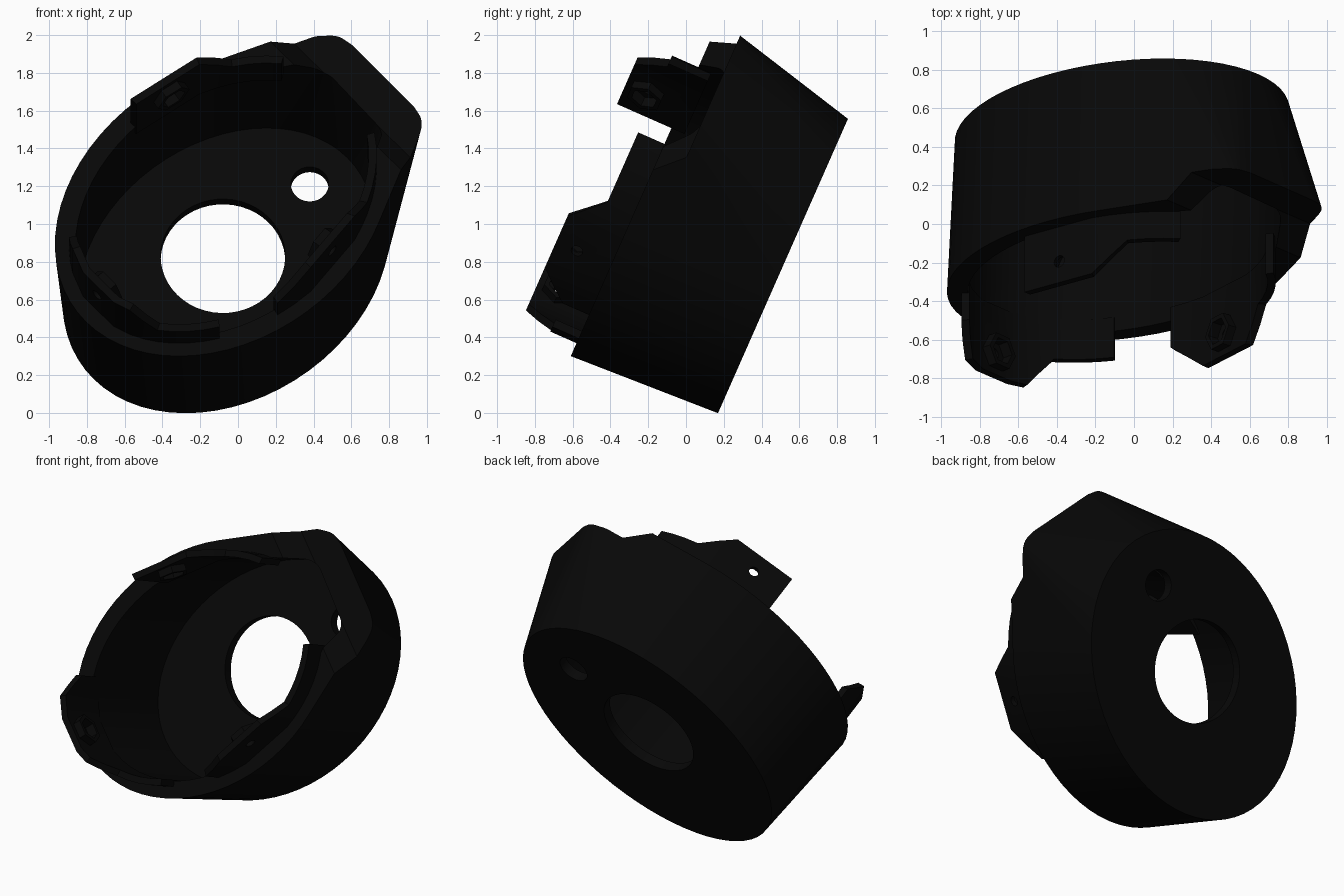
import bpy, bmesh, math
from mathutils import Matrix, Vector

cube = bpy.data.objects.get("Cube")
if cube:
    bpy.data.objects.remove(cube, do_unlink=True)

# Near-black plastic
black = bpy.data.materials.new("black plastic")
black.use_nodes = True
colour = (0.0022, 0.0022, 0.0022, 1)
black.diffuse_color = colour
black.node_tree.nodes["Principled BSDF"].inputs["Base Color"].default_value = colour

# Tilted working frame: x = long axis of the oval, z = out of the open front
tilt = math.atan2(0.404, 0.915)
lean = math.radians(43)
up = Vector((0, math.sin(tilt), math.cos(tilt)))
out = Vector((0, -math.cos(tilt), math.sin(tilt)))
right = Vector((1, 0, 0))
long_axis = right * math.cos(lean) + up * math.sin(lean)
short_axis = up * math.cos(lean) - right * math.sin(lean)
FRAME = Matrix((long_axis, short_axis, out)).transposed().to_4x4()
FRAME.translation = Vector((-0.062, 0.17, 0)) + up * 0.85

# Oval half-axes and shift along the long axis
BACK = (0.96, 0.745, 0)
FRONT = (0.99, 0.757, -0.025)
RIM, LIP, TAB = 0.835, 0.987, 1.15


def oval(size, inset, t):
    t = math.radians(t)
    a, b, shift = size
    return Vector(((a - inset) * math.cos(t) + shift, (b - inset) * math.sin(t), 0))


def oval_ring(size, inset, w, n=64):
    return [oval(size, inset, 360 * i / n) + Vector((0, 0, w)) for i in range(n)]


def rod(start, axis, radius, length, sides):
    """Points of a straight prism starting at a point."""
    axis = axis.normalized()
    turn = axis.to_track_quat('Z', 'Y')
    ring = [start + turn @ Vector((radius * math.cos(a), radius * math.sin(a), 0))
            for a in (math.tau * i / sides for i in range(sides))]
    return ring + [p + axis * length for p in ring]


def add_object(name, bm):
    bmesh.ops.recalc_face_normals(bm, faces=bm.faces)
    mesh = bpy.data.meshes.new(name)
    bm.to_mesh(mesh)
    bm.free()
    ob = bpy.data.objects.new(name, mesh)
    bpy.context.collection.objects.link(ob)
    mesh.materials.append(black)
    ob.matrix_world = FRAME
    return ob


def hull(name, points):
    bm = bmesh.new()
    for p in points:
        bm.verts.new(p)
    res = bmesh.ops.convex_hull(bm, input=bm.verts)
    spare = {g for g in res["geom_interior"] if isinstance(g, bmesh.types.BMVert)}
    bmesh.ops.delete(bm, geom=list(spare), context='VERTS')
    bmesh.ops.dissolve_limit(bm, angle_limit=0.01, verts=bm.verts, edges=bm.edges)
    return add_object(name, bm)


def select_only(ob):
    bpy.ops.object.select_all(action='DESELECT')
    ob.select_set(True)
    bpy.context.view_layer.objects.active = ob


def cut(ob, points):
    cutter = hull("cutter", points)
    cutter.hide_render = True
    mod = ob.modifiers.new("cut", 'BOOLEAN')
    mod.operation = 'DIFFERENCE'
    mod.object = cutter
    select_only(ob)
    bpy.ops.object.modifier_apply(modifier=mod.name)
    bpy.data.objects.remove(cutter, do_unlink=True)


def finish(ob):
    select_only(ob)
    bpy.ops.object.shade_smooth_by_angle(angle=math.radians(25))


# Housing: flared oval cup whose wall swells into a blunt corner
corner = [(1.185, .30), (1.175, .35), (1.13, .39), (1.18, -.265), (1.17, -.31), (1.13, -.335)]
housing = hull("housing", oval_ring(BACK, 0, 0) + oval_ring(FRONT, 0, RIM)
               + [Vector((x, y, RIM)) for x, y in corner])

# Cavity, reaching further into the corner
cut(housing, oval_ring(BACK, 0.085, 0.07) + oval_ring(FRONT, 0.11, 0.9)
    + [Vector((0.965, 0.24, 0.9)), Vector((0.95, -0.2, 0.9))])

# Corner front is lower than the rim, with a ramp down to it
ramp = [(0.8, 0.84), (0.93, 0.7), (1.5, 0.7), (1.5, 1.2), (0.8, 1.2)]
cut(housing, [Vector((x, y, w)) for x, w in ramp for y in (-1.2, 1.2)])

# Large centre hole and small side hole through the back plate
for u, v, radius in ((-0.08, 0.877, 0.33), (0.38, 1.293, 0.1)):
    spot = Matrix.Rotation(-lean, 3, 'Z') @ Vector((u + 0.062, v - 0.85, -0.1))
    cut(housing, rod(spot, Vector((0, 0, 1)), radius, 0.3, 48))
finish(housing)


def lip(name, knots):
    """Raised band on the rim; knots are (angle, height)."""
    stations = []
    for (t0, h0), (t1, h1) in zip(knots, knots[1:]):
        n = 1 if h0 == h1 == TAB else max(1, round((t1 - t0) / 6))
        stations += [(t0 + (t1 - t0) * i / n, h0 + (h1 - h0) * i / n) for i in range(n)]
    stations.append(knots[-1])
    bm = bmesh.new()
    rings = []
    for t, h in stations:
        outer, inner = oval(FRONT, 0.075, t), oval(FRONT, 0.118, t)
        rings.append([bm.verts.new((p.x, p.y, w)) for p, w in
                      ((outer, 0.76), (outer, h), (inner, h), (inner, 0.76))])
    for a, b in zip(rings, rings[1:]):
        for i in range(4):
            j = (i + 1) % 4
            bm.faces.new((a[i], a[j], b[j], b[i]))
    bm.faces.new(rings[0])
    bm.faces.new(rings[-1])
    return add_object(name, bm)


# Three lip sections, each rising into a screw tab
sections = (
    ("top", 78, [(32, LIP), (52, LIP), (65, TAB), (92, TAB)]),
    ("lower_right", 179, [(147, LIP), (158, TAB), (170, TAB), (190, TAB),
                          (198, TAB), (210, LIP), (234, LIP)]),
    ("lower_left", 282, [(256, LIP), (270, TAB), (294, TAB), (305, LIP), (335, LIP)]),
)
for name, mid, knots in sections:
    band = lip(name + "_lip", knots)
    # Hexagonal nut boss on the inner side, with a nut pocket and screw hole
    p = oval(FRONT, 0.12, mid)
    normal = Vector((math.cos(math.radians(mid)) / FRONT[0],
                     math.sin(math.radians(mid)) / FRONT[1], 0)).normalized()
    p.z = 1.03
    boss = hull(name + "_nut_boss", rod(p - normal * 0.06, normal, 0.1, 0.075, 6))
    for part in (band, boss):
        cut(part, rod(p - normal * 0.2, normal, 0.032, 0.5, 16))
        cut(part, rod(p - normal * 0.2, normal, 0.072, 0.2, 6))
        finish(part)
